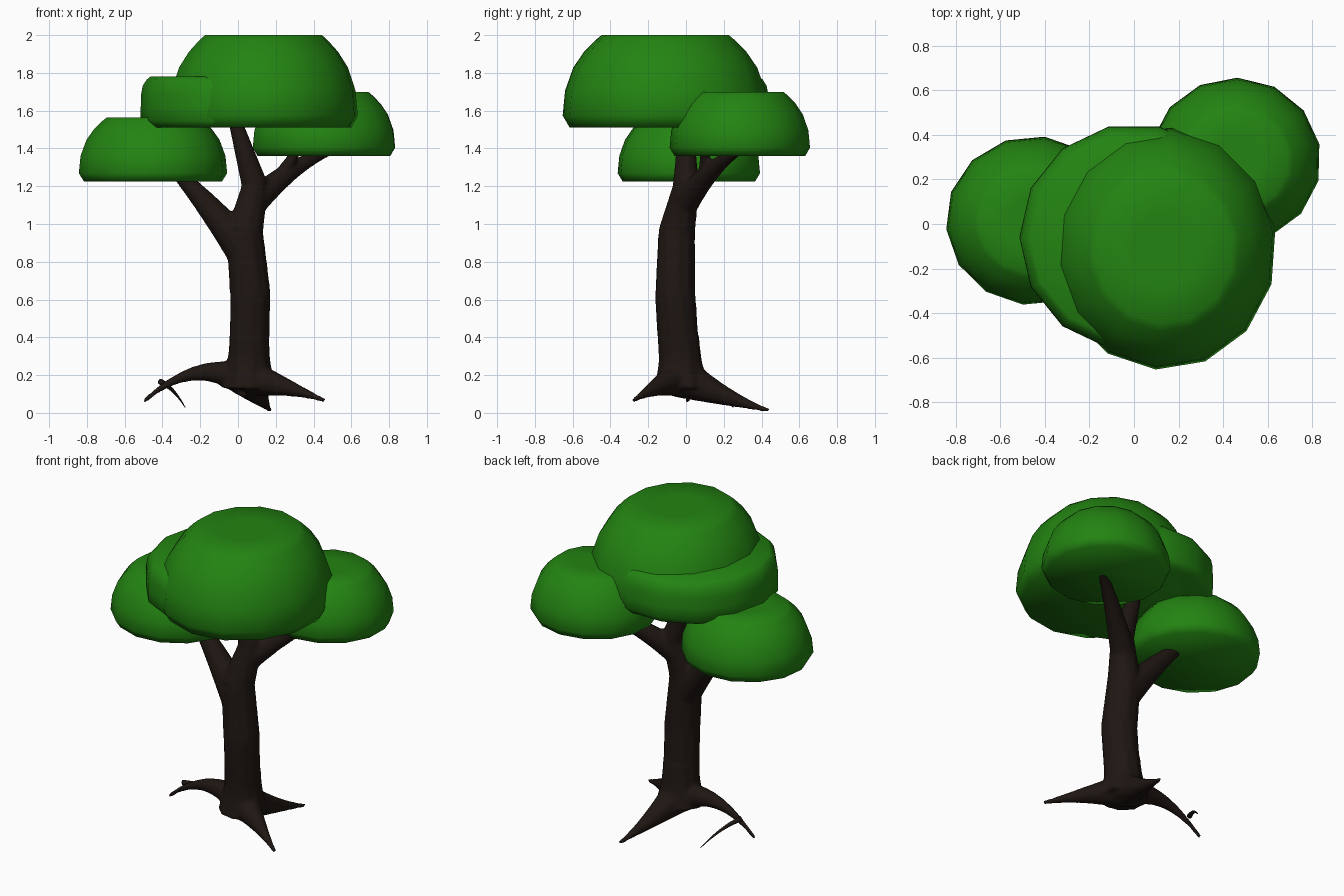
import bpy, bmesh
from math import cos, sin, tau
from mathutils import Vector

if "Cube" in bpy.data.objects:
    bpy.data.objects.remove(bpy.data.objects["Cube"])


def material(name, color):
    m = bpy.data.materials.new(name)
    m.diffuse_color = (*color, 1)
    m.use_nodes = True
    m.node_tree.nodes["Principled BSDF"].inputs["Base Color"].default_value = m.diffuse_color
    return m


BARK = material("bark", (0.013, 0.008, 0.006))
LEAF = material("leaf", (0.017, 0.23, 0.006))


def loft(name, rings, mat):
    """Smooth closed skin over a list of equal-length point rings."""
    bm = bmesh.new()
    rings = [[bm.verts.new(p) for p in ring] for ring in rings]
    n = len(rings[0])
    for a, b in zip(rings, rings[1:]):
        for i in range(n):
            j = (i + 1) % n
            bm.faces.new((a[i], a[j], b[j], b[i]))
    bm.faces.new(rings[0][::-1])
    bm.faces.new(rings[-1])
    for f in bm.faces:
        f.smooth = True
    me = bpy.data.meshes.new(name)
    bm.to_mesh(me)
    bm.free()
    me.materials.append(mat)
    ob = bpy.data.objects.new(name, me)
    bpy.context.collection.objects.link(ob)
    return ob


def limb(name, a, b, r0, r1, lift=0.0, taper=1.0, steps=8, sides=10):
    """Tapered limb from a to b, arched upwards by lift at its middle."""
    a, b, up = Vector(a), Vector(b), Vector((0, 0, lift))
    rings = []
    for k in range(steps + 1):
        t = k / steps
        c = a.lerp(b, t) + up * 4 * t * (1 - t)
        q = (b - a + up * 4 * (1 - 2 * t)).to_track_quat('Z', 'Y')
        r = r1 + (r0 - r1) * (1 - t) ** taper
        rings.append([c + q @ Vector((r * cos(tau * i / sides), r * sin(tau * i / sides), 0))
                      for i in range(sides)])
    return loft(name, rings, BARK)


def foliage(name, x, y, rx, ry, z0, z1, inset=0.38, power=3, turn=0.0, sides=14):
    """Cushion: chamfered flat base, sides curving in to a flat top."""
    levels = [(0, 0.93)] + [(h, 1 - inset * h ** power) for h in (0.13, 0.4, 0.65, 0.82, 0.94, 1)]
    levels.append((1, 0.3))
    rings = [[(x + rx * r * cos(turn + tau * i / sides), y + ry * r * sin(turn + tau * i / sides),
               z0 + (z1 - z0) * h) for i in range(sides)] for h, r in levels]
    return loft(name, rings, LEAF)


# Trunk joints
base = (.055, -.025, .13)
waist = (.066, -.057, .62)
fork = (.035, -.05, .95)
crotch = (.09, 0, 1.2)
elbow = (.24, .1, 1.28)

# Trunk, branches and roots
limbs = [
    limb("trunk", base, waist, .11, .109),
    limb("trunk_flare", base, (.06, -.035, .4), .15, .108, taper=2),
    limb("trunk_middle", waist, fork, .109, .1),
    limb("trunk_upper", fork, crotch, .1, .07),
    limb("top_branch", crotch, (-.02, 0, 1.56), .072, .036),
    limb("left_branch", (.03, -.05, .86), (-.33, .02, 1.28), .1, .034, lift=.015),
    limb("right_branch", (.09, 0, 1.12), (.5, .29, 1.39), .075, .022, lift=.035),
    limb("twig", elbow, (.32, .1, 1.4), .035, .025),
    limb("back_root", (.06, -.01, .18), (.17, .44, .012), .11, .013, lift=-.01, taper=1.4),
    limb("right_root", (.07, -.04, .18), (.46, -.28, .065), .1, .013, lift=.01, taper=1.4),
    limb("left_root", (.03, -.02, .175), (-.5, .01, .06), .09, .013, lift=.09, taper=1.6),
]
bpy.ops.object.select_all(action='DESELECT')
for ob in limbs:
    ob.select_set(True)
bpy.context.view_layer.objects.active = limbs[0]
bpy.ops.object.join()
trunk = bpy.context.view_layer.objects.active
trunk.name = "trunk_and_roots"

# Blend the limbs into one smooth surface
rm = trunk.modifiers.new("blend", 'REMESH')
rm.mode = 'VOXEL'
rm.voxel_size = 0.011
rm.use_smooth_shade = True
sm = trunk.modifiers.new("soften", 'SMOOTH')
sm.factor = 0.5
sm.iterations = 8

# Thin rootlet off the left root
limb("rootlet", (-.41, .02, .165), (-.28, .25, .03), .016, .002, lift=.02)

# Foliage cushions
foliage("left_foliage", -.45, .015, .395, .38, 1.225, 1.565, turn=.1)
foliage("right_foliage", .455, .285, .385, .372, 1.36, 1.70, turn=.2)
foliage("lower_crown", 0, -.06, .515, .51, 1.51, 1.78, inset=.1, power=8)
foliage("upper_crown", .135, -.11, .505, .545, 1.51, 2.0, turn=.15)
